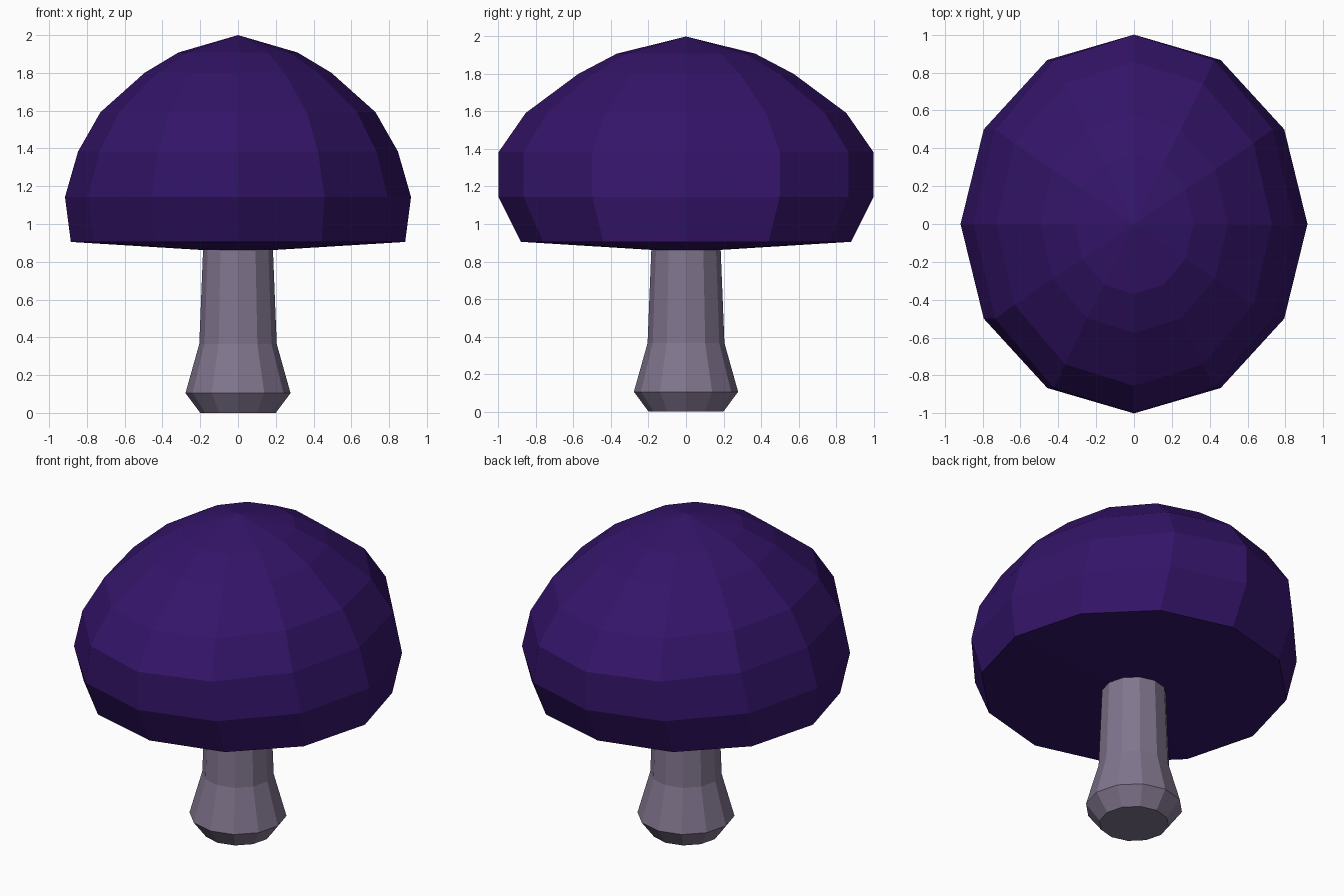
import bpy, bmesh
from math import sin, cos, pi

if "Cube" in bpy.data.objects:
    bpy.data.objects.remove(bpy.data.objects["Cube"])

SIDES = 12


def material(name, color):
    m = bpy.data.materials.new(name)
    m.diffuse_color = color
    m.use_nodes = True
    m.node_tree.nodes["Principled BSDF"].inputs["Base Color"].default_value = m.diffuse_color
    return m


def loft(name, rings, mat, apex=None):
    """Skin a stack of 12-sided elliptical rings given as (z, x radius, y radius)."""
    bm = bmesh.new()
    loops = [[bm.verts.new((rx * cos(2 * pi * i / SIDES), ry * sin(2 * pi * i / SIDES), z))
              for i in range(SIDES)] for z, rx, ry in rings]
    for low, high in zip(loops, loops[1:]):
        for i in range(SIDES):
            j = (i + 1) % SIDES
            bm.faces.new((low[i], low[j], high[j], high[i]))
    bm.faces.new(loops[0][::-1])
    if apex is None:
        bm.faces.new(loops[-1])
    else:
        tip = bm.verts.new((0, 0, apex))
        for i in range(SIDES):
            bm.faces.new((loops[-1][i], loops[-1][(i + 1) % SIDES], tip))
    bmesh.ops.recalc_face_normals(bm, faces=bm.faces)
    mesh = bpy.data.meshes.new(name)
    bm.to_mesh(mesh)
    bm.free()
    mesh.materials.append(mat)
    obj = bpy.data.objects.new(name, mesh)
    bpy.context.collection.objects.link(obj)
    return obj


purple = material("cap_purple", (0.034, 0.007, 0.14, 1))
grey = material("stem_grey", (0.22, 0.18, 0.27, 1))

# Stem: flared foot, tapering up to the underside of the cap
loft("stem", [(0.0, 0.2, 0.2), (0.105, 0.278, 0.278), (0.365, 0.205, 0.205),
              (0.862, 0.185, 0.185)], grey)

# Cap: shallow underside, then a dome slightly deeper than it is wide
loft("cap", [(0.862, 0.185, 0.185), (0.905, 0.885, 0.88), (1.143, 0.916, 1.0),
             (1.383, 0.847, 1.0), (1.592, 0.728, 0.855), (1.8, 0.495, 0.575),
             (1.908, 0.315, 0.37)], purple, apex=2.0)
